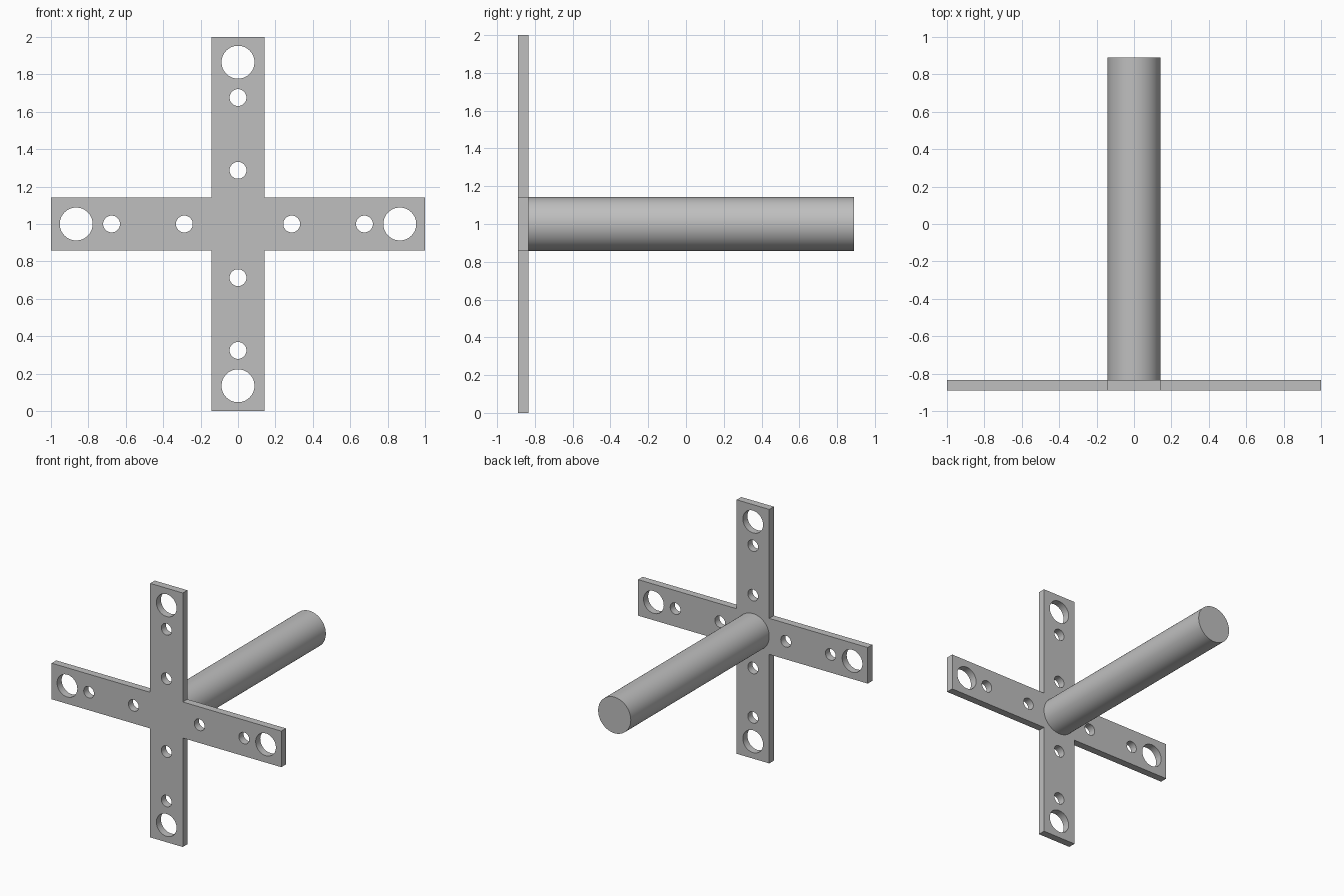
import bpy, bmesh
from math import sin, cos, pi, radians

cube = bpy.data.objects.get("Cube")
if cube:
    bpy.data.objects.remove(cube, do_unlink=True)

HALF_WIDTH = 0.142
FRONT, PLATE_BACK, ROD_END = -0.89, -0.833, 0.89
HOLES = [(0.865, 0.088), (0.676, 0.045), (0.287, 0.045)]  # distance, radius

grey = bpy.data.materials.new("steel_grey")
grey.use_nodes = True
grey.diffuse_color = (0.52, 0.52, 0.52, 1)
grey.node_tree.nodes["Principled BSDF"].inputs["Base Color"].default_value = grey.diffuse_color


def turn(x, y, quarters):
    for _ in range(quarters):
        x, y = -y, x
    return x, y


def add_loop(curve, points):
    spline = curve.splines.new('POLY')
    spline.points.add(len(points) - 1)
    for p, (x, y) in zip(spline.points, points):
        p.co = (x, y, 0, 1)
    spline.use_cyclic_u = True


def finish(obj):
    obj.data.materials.clear()
    obj.data.materials.append(grey)
    bpy.ops.object.select_all(action='DESELECT')
    obj.select_set(True)
    bpy.context.view_layer.objects.active = obj
    bpy.ops.object.shade_smooth_by_angle(angle=radians(30))


# Cross plate: one outline with three holes along each arm
profile = bpy.data.curves.new("cross_profile", 'CURVE')
profile.dimensions = '2D'
profile.fill_mode = 'BOTH'
profile.extrude = (PLATE_BACK - FRONT) / 2
w = HALF_WIDTH
add_loop(profile, [turn(x, y, q) for q in range(4)
                   for x, y in ((w, -w), (1, -w), (1, w))])
for q in range(4):
    for distance, radius in HOLES:
        cx, cy = turn(distance, 0, q)
        add_loop(profile, [(cx + radius * cos(2 * pi * i / 48),
                            cy + radius * sin(2 * pi * i / 48)) for i in range(48)])

helper = bpy.data.objects.new("profile_helper", profile)
bpy.context.collection.objects.link(helper)
bpy.context.view_layer.update()
mesh = bpy.data.meshes.new_from_object(
    helper.evaluated_get(bpy.context.evaluated_depsgraph_get()))
bpy.data.objects.remove(helper, do_unlink=True)
bm = bmesh.new()
bm.from_mesh(mesh)
bmesh.ops.remove_doubles(bm, verts=bm.verts, dist=0.0001)
bmesh.ops.recalc_face_normals(bm, faces=bm.faces)
bm.to_mesh(mesh)
bm.free()
plate = bpy.data.objects.new("cross_plate", mesh)
bpy.context.collection.objects.link(plate)
plate.location = (0, (FRONT + PLATE_BACK) / 2, 1)
plate.rotation_euler.x = pi / 2
finish(plate)

# Round rod standing out from the back of the plate
bpy.ops.mesh.primitive_cylinder_add(
    vertices=96, radius=HALF_WIDTH, depth=ROD_END - PLATE_BACK,
    location=(0, (ROD_END + PLATE_BACK) / 2, 1), rotation=(pi / 2, 0, 0))
rod = bpy.context.object
rod.name = "rod"
finish(rod)
